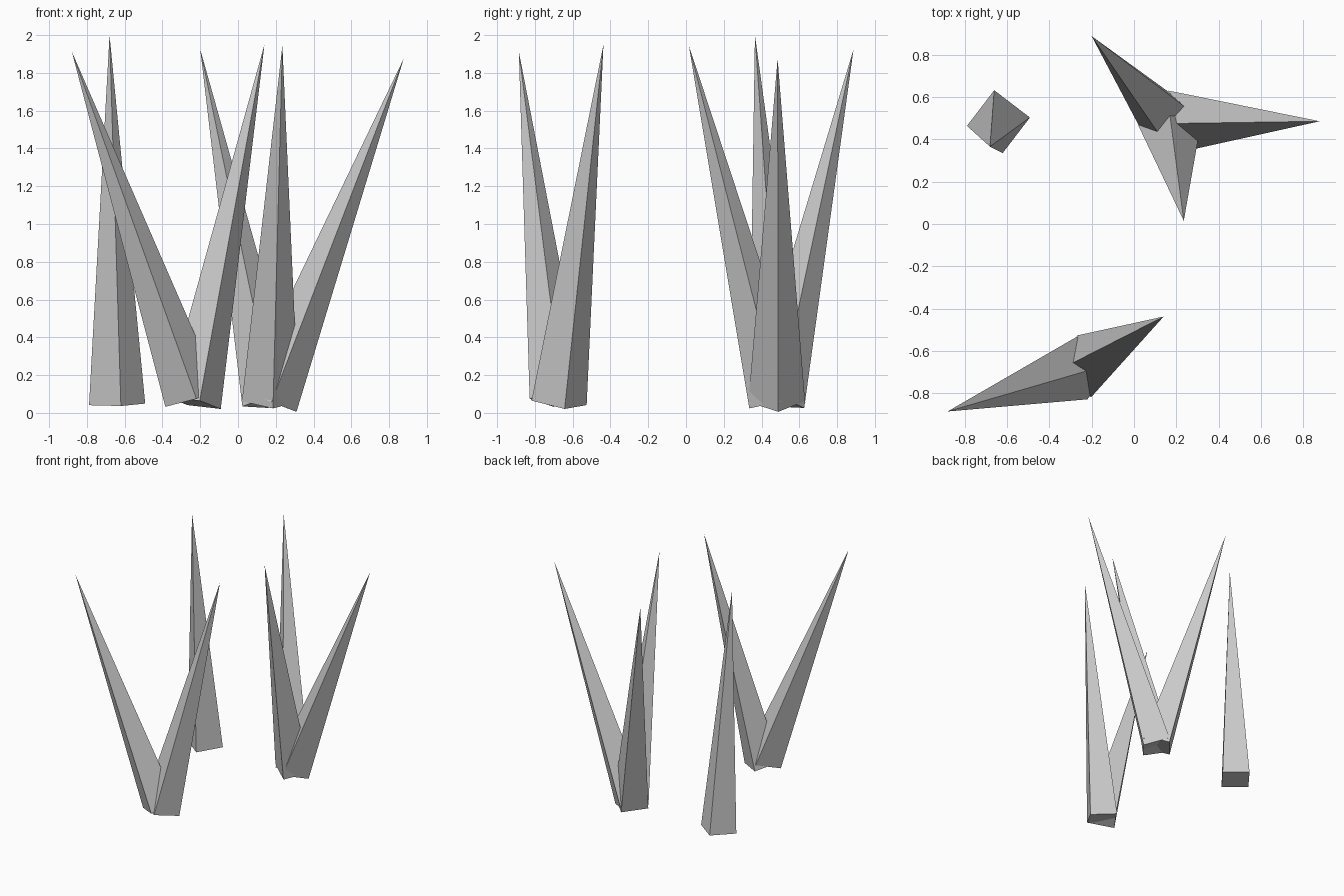
import bpy
from math import radians
from mathutils import Vector, Matrix

if "Cube" in bpy.data.objects:
    bpy.data.objects.remove(bpy.data.objects["Cube"])

RADIUS = 0.15  # half diagonal of each square base


def spike(name, base, tip, roll):
    """Four-sided pyramid from a base centre to a tip, with a small roll."""
    base, tip = Vector(base), Vector(tip)
    axis = tip - base
    length = axis.length
    bpy.ops.mesh.primitive_cone_add(vertices=4, radius1=RADIUS, radius2=0, depth=length)
    ob = bpy.context.object
    ob.name = name
    tilt = Vector((0, 0, 1)).rotation_difference(axis).to_matrix().to_4x4()
    ob.data.transform(Matrix.Translation(base) @ tilt
                      @ Matrix.Rotation(radians(roll), 4, 'Z')
                      @ Matrix.Translation((0, 0, length / 2)))
    return ob


# lone upright spike
spike("single_spike", (-0.64, 0.483, 0.045), (-0.68, 0.365, 2.0), 7.6)

# pair of spikes sharing a root
spike("pair_spike_left", (-0.245, -0.68, 0.083), (-0.88, -0.885, 1.913), 9)
spike("pair_spike_right", (-0.235, -0.672, 0.053), (0.14, -0.437, 1.95), 12)

# cluster of three spikes sharing a root
root = (0.17, 0.48, 0.06)
for label, tip, roll in (("back", (-0.2, 0.887, 1.925), 5),
                         ("right", (0.877, 0.485, 1.875), 3),
                         ("front", (0.235, 0.015, 1.945), 6)):
    spike("cluster_spike_" + label, root, tip, roll)
